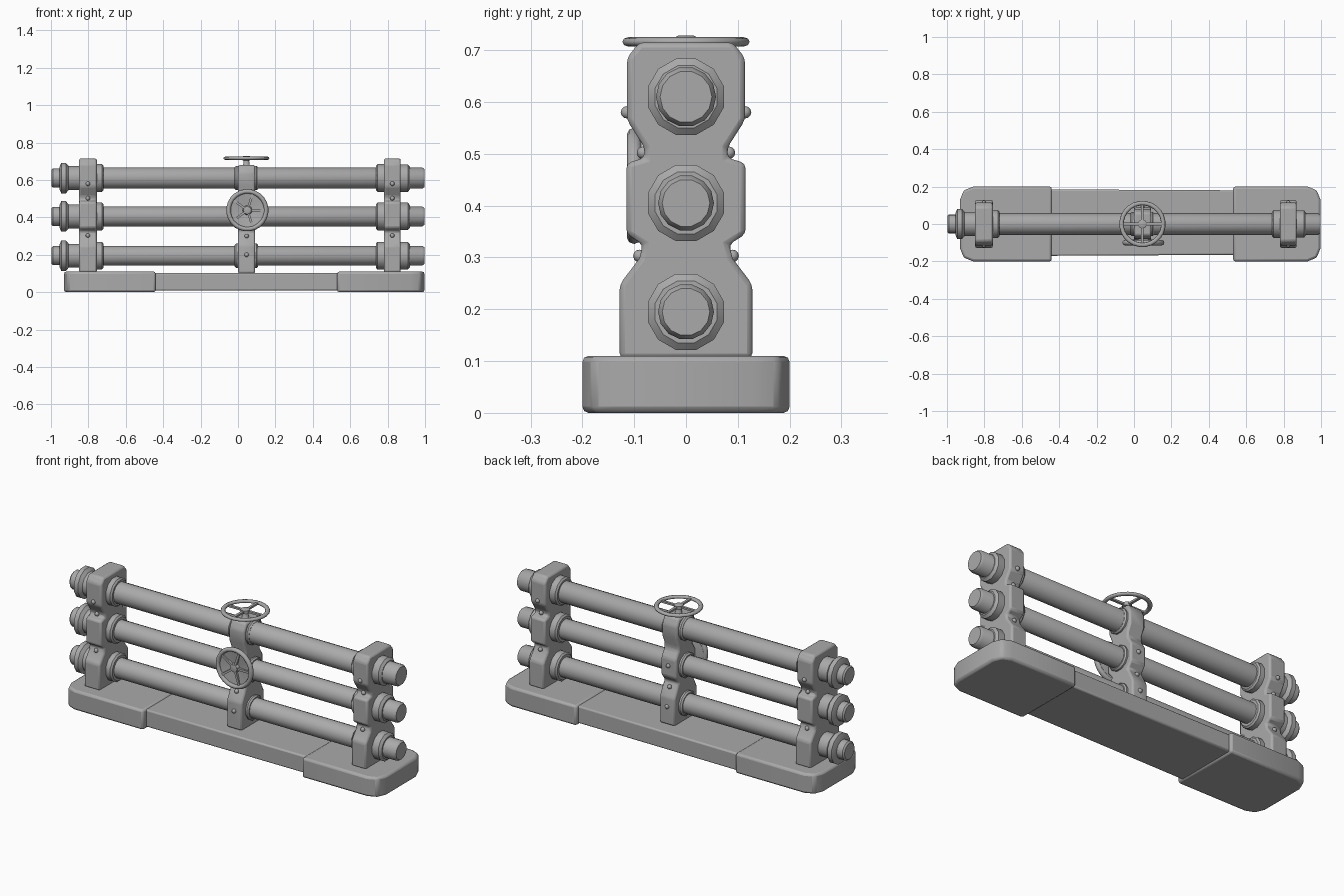
import bpy, bmesh, math
from mathutils import Matrix, Vector

if "Cube" in bpy.data.objects:
    bpy.data.objects.remove(bpy.data.objects["Cube"])

steel = bpy.data.materials.new("steel_grey")
steel.diffuse_color = (0.4, 0.4, 0.4, 1)
steel.use_nodes = True
steel.node_tree.nodes["Principled BSDF"].inputs["Base Color"].default_value = steel.diffuse_color


def finish(name, bm, bevel=0, segments=2, angle=30):
    """Turn a bmesh into a shaded object with an optional bevel."""
    bmesh.ops.recalc_face_normals(bm, faces=bm.faces)
    me = bpy.data.meshes.new(name)
    bm.to_mesh(me)
    bm.free()
    me.materials.append(steel)
    ob = bpy.data.objects.new(name, me)
    bpy.context.collection.objects.link(ob)
    if bevel:
        mod = ob.modifiers.new("bevel", 'BEVEL')
        mod.width = bevel
        mod.segments = segments
        mod.limit_method = 'ANGLE'
        mod.angle_limit = math.radians(25)
    bpy.ops.object.select_all(action='DESELECT')
    ob.select_set(True)
    bpy.context.view_layer.objects.active = ob
    bpy.ops.object.shade_smooth_by_angle(angle=math.radians(angle))
    return ob


def prism(name, points, axis_from, axis_to, axis, bevel=0):
    """Extrude a flat outline along x (outline y,z) or z (outline x,y)."""
    bm = bmesh.new()

    def place(p, t):
        return (t, p[0], p[1]) if axis == 'X' else (p[0], p[1], t)
    a = [bm.verts.new(place(p, axis_from)) for p in points]
    b = [bm.verts.new(place(p, axis_to)) for p in points]
    n = len(points)
    bm.faces.new(a)
    bm.faces.new(b)
    for i in range(n):
        bm.faces.new((a[i], a[(i + 1) % n], b[(i + 1) % n], b[i]))
    return finish(name, bm, bevel)


def lathe(name, profile, matrix, sides=12, closed=False, angle=35):
    """Spin (height, radius) pairs around the local z axis."""
    bm = bmesh.new()
    rings = []
    for h, r in profile:
        rings.append([bm.verts.new(matrix @ Vector((
            r * math.cos(2 * math.pi * (k + .5) / sides),
            r * math.sin(2 * math.pi * (k + .5) / sides), h))) for k in range(sides)])
    pairs = list(zip(rings, rings[1:]))
    if closed:
        pairs.append((rings[-1], rings[0]))
    else:
        bm.faces.new(rings[0])
        bm.faces.new(rings[-1])
    for a, b in pairs:
        for k in range(sides):
            j = (k + 1) % sides
            bm.faces.new((a[k], a[j], b[j], b[k]))
    return finish(name, bm, angle=angle)


def bolt(x, y, z):
    bm = bmesh.new()
    bmesh.ops.create_uvsphere(bm, u_segments=8, v_segments=6, radius=0.012,
                              matrix=Matrix.Translation((x, y, z)))
    finish("bolt", bm, angle=60)


def mirrored(half):
    """Complete a right-hand (y,z) outline with its left side."""
    return half + [(-y, z) for y, z in reversed(half)]


# Base: two end pads with clipped outer corners and a narrower middle slab
for outer, inner, name in ((-0.93, -0.44, "left_base_pad"), (0.997, 0.53, "right_base_pad")):
    s = 1 if outer > 0 else -1
    prism(name, [(inner, -0.2), (outer - s * .07, -0.2), (outer - s * .02, -0.18),
                 (outer, -0.13), (outer, 0.13), (outer - s * .02, 0.18),
                 (outer - s * .07, 0.2), (inner, 0.2)], 0, 0.11, 'Z', 0.012)
prism("base_middle", [(-0.46, -0.17), (0.55, -0.165), (0.55, 0.18), (-0.46, 0.185)],
      0.008, 0.103, 'Z', 0.008)

# Three horizontal pipes with end stubs, flanges and collars
along_x = Matrix.Rotation(math.pi / 2, 4, 'Y')
levels = (0.195, 0.405, 0.61)
for z in levels:
    m = Matrix.Translation((0, 0, z)) @ along_x
    r = 0.058 if z > 0.6 else 0.054
    lathe("pipe", [(-0.998, 0.044), (-0.99, 0.052), (-0.93, 0.052), (-0.93, r),
                   (0.985, r), (0.997, r - 0.008)], m, 14)
    lathe("left_flange", [(-0.955, 0.06), (-0.945, 0.084), (-0.92, 0.084),
                          (-0.905, 0.066), (-0.84, 0.066)], m)
    lathe("left_inner_collar", [(-0.77, 0.077), (-0.728, 0.077), (-0.72, 0.068)], m)
    lathe("right_inner_collar", [(0.738, 0.068), (0.746, 0.077), (0.79, 0.077)], m)
    lathe("right_outer_collar", [(0.86, 0.076), (0.908, 0.076), (0.92, 0.062)], m)
    lathe("centre_collar", [(-0.018, 0.06), (-0.01, 0.067), (0.1, 0.067), (0.108, 0.06)], m)

# End brackets: stacked clamp outline with waists between pipes
end_half = [(0.128, 0.105), (0.128, 0.248), (0.09, 0.298), (0.083, 0.325),
            (0.115, 0.345), (0.115, 0.482), (0.08, 0.492), (0.08, 0.512),
            (0.114, 0.565), (0.114, 0.685), (0.09, 0.715)]
for x0, x1, name in ((-0.85, -0.755, "left_bracket"), (0.78, 0.87, "right_bracket")):
    prism(name, mirrored(end_half), x0, x1, 'X', 0.01)
    for s in (-1, 1):
        for y, z in ((0.114, 0.58), (0.083, 0.502), (0.09, 0.303)):
            bolt((x0 + x1) / 2, s * y, z)

# Centre bracket: slimmer version of the same clamp
centre_half = [(0.1, 0.1), (0.1, 0.25), (0.075, 0.3), (0.06, 0.325),
               (0.088, 0.36), (0.088, 0.46), (0.062, 0.5), (0.062, 0.53),
               (0.08, 0.57), (0.08, 0.64), (0.06, 0.68)]
prism("centre_bracket", mirrored(centre_half), 0.0, 0.092, 'X', 0.01)
for s in (-1, 1):
    bolt(0.046, s * 0.077, 0.3)
    bolt(0.046, s * 0.1, 0.2)
bolt(0.046, 0.088, 0.42)


def ring(name, major, minor_r, minor_h, m):
    section = [(minor_h * math.sin(a), major + minor_r * math.cos(a))
               for a in (k * math.pi / 4 for k in range(8))]
    lathe(name, section, m, 24, closed=True, angle=60)


def spokes(name, count, length, width, thick, m):
    bm = bmesh.new()
    for k in range(count):
        turn = Matrix.Rotation(2 * math.pi * k / count, 4, 'Z')
        bmesh.ops.create_cube(bm, size=1, matrix=m @ turn @ Matrix.Translation(
            (length / 2, 0, 0)) @ Matrix.Diagonal((length, width, thick, 1)))
    finish(name, bm)


# Top handwheel on its stem
top = Matrix.Translation((0.045, 0, 0.716))
ring("top_wheel_rim", 0.112, 0.012, 0.009, top)
spokes("top_wheel_spokes", 4, 0.11, 0.014, 0.01, top)
lathe("top_wheel_stem", [(-0.05, 0.03), (-0.035, 0.018), (-0.012, 0.015),
                         (-0.01, 0.024), (0.008, 0.024), (0.012, 0.016)], top)

# Front handwheel: dished disc with a rim and low ribs
front = Matrix.Translation((0.05, -0.1, 0.438)) @ Matrix.Rotation(math.pi / 2, 4, 'X')
ring("front_wheel_rim", 0.101, 0.012, 0.014, front)
lathe("front_wheel_dish", [(-0.02, 0.03), (-0.01, 0.1), (0.002, 0.1), (-0.008, 0.025),
                           (0.01, 0.02), (0.012, 0.012)], front, 24)
spokes("front_wheel_ribs", 5, 0.1, 0.012, 0.012, front)
lathe("front_wheel_stem", [(-0.06, 0.03), (-0.015, 0.03)], front)
